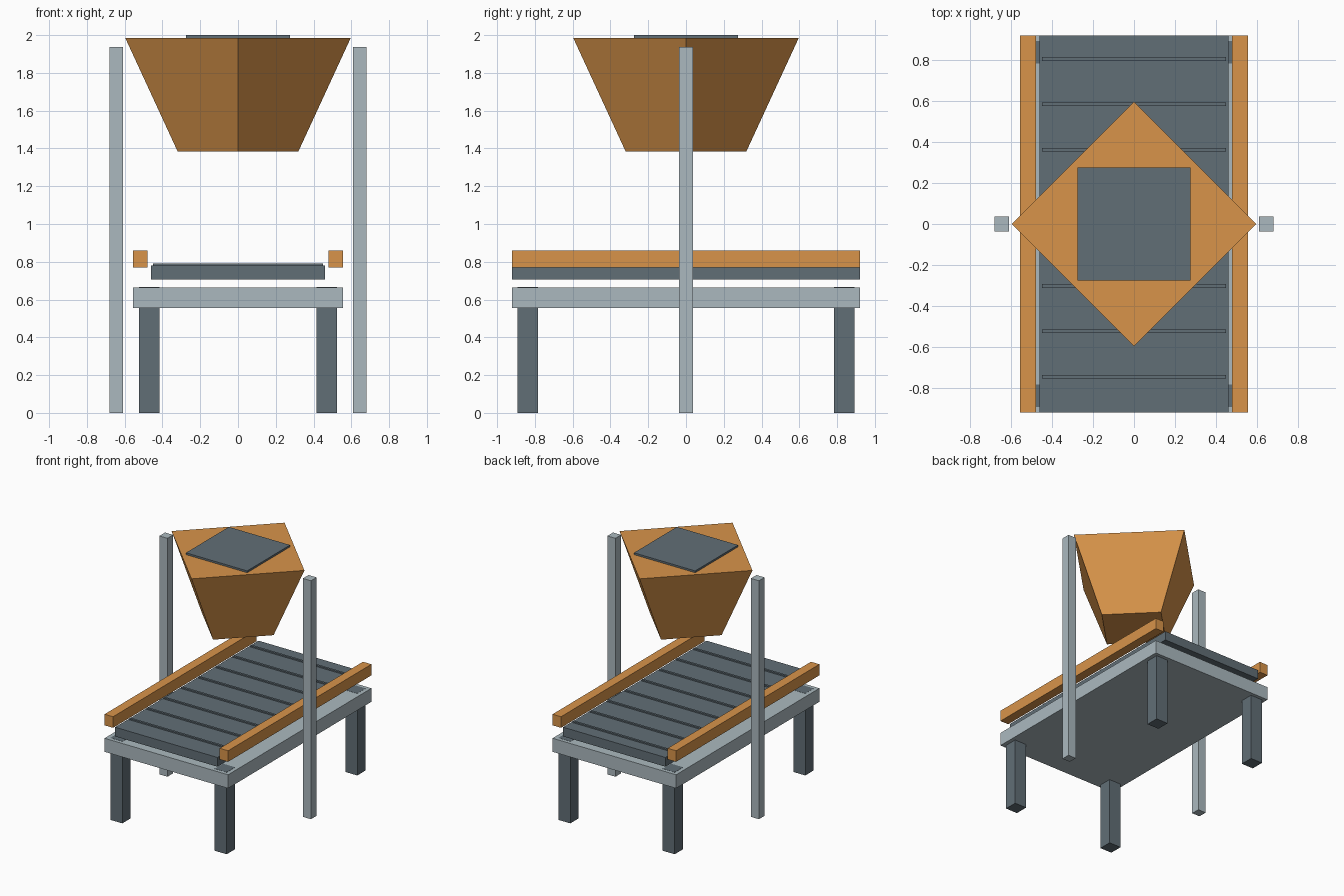
import bpy
import math

cube = bpy.data.objects.get("Cube")
if cube:
    bpy.data.objects.remove(cube, do_unlink=True)


def material(name, hex_code):
    # Convert an sRGB hex colour to linear values
    srgb = [int(hex_code[i:i + 2], 16) / 255 for i in (0, 2, 4)]
    color = [((c + 0.055) / 1.055) ** 2.4 for c in srgb] + [1]
    mat = bpy.data.materials.new(name)
    mat.use_nodes = True
    mat.diffuse_color = color
    mat.node_tree.nodes["Principled BSDF"].inputs["Base Color"].default_value = color
    return mat


dark_steel = material("dark_steel", "616E76")
light_steel = material("light_steel", "ABB9BF")
orange_paint = material("orange_paint", "D8944A")


def box(name, center, half, bottom, top, mat):
    """Box from its plan centre, plan half sizes and height range."""
    bpy.ops.mesh.primitive_cube_add(size=2, location=(*center, (bottom + top) / 2))
    obj = bpy.context.object
    obj.name = name
    obj.scale = (*half, (top - bottom) / 2)
    bpy.ops.object.transform_apply(location=False, rotation=False, scale=True)
    obj.data.materials.append(mat)
    return obj


# Conveyor table
box("table_frame", (0, 0), (0.555, 0.92), 0.555, 0.665, light_steel)
box("belt", (0, 0), (0.46, 0.92), 0.705, 0.78, dark_steel)

# Raised slats across the belt
slat_count, slat_gap = 8, 0.2215
for i in range(slat_count):
    y = 0.03 + (i - (slat_count - 1) / 2) * slat_gap
    box(f"belt_slat_{i + 1}", (0, y), (0.45, 0.009), 0.77, 0.79, dark_steel)

# Rails, hopper posts and legs on both sides
for side, sx in (("left", 1), ("right", -1)):
    box(f"{side}_rail", (sx * 0.517, 0), (0.038, 0.92), 0.77, 0.86, orange_paint)
    box(f"{side}_post", (sx * 0.645, 0), (0.036, 0.036), 0, 1.937, light_steel)
    for end, sy in (("front", -1), ("back", 1)):
        box(f"{end}_{side}_leg", (sx * 0.469, sy * 0.838), (0.054, 0.054),
            0, 0.666, dark_steel)

# Four-sided hopper with its corners on the axes
bpy.ops.mesh.primitive_cone_add(vertices=4, radius1=0.32, radius2=0.597,
                                depth=0.6, location=(0, 0, 1.685))
hopper = bpy.context.object
hopper.name = "hopper"
hopper.data.materials.append(orange_paint)

# Hopper lid
box("hopper_lid", (0, 0), (0.275, 0.275), 1.97, 2.0, dark_steel)
